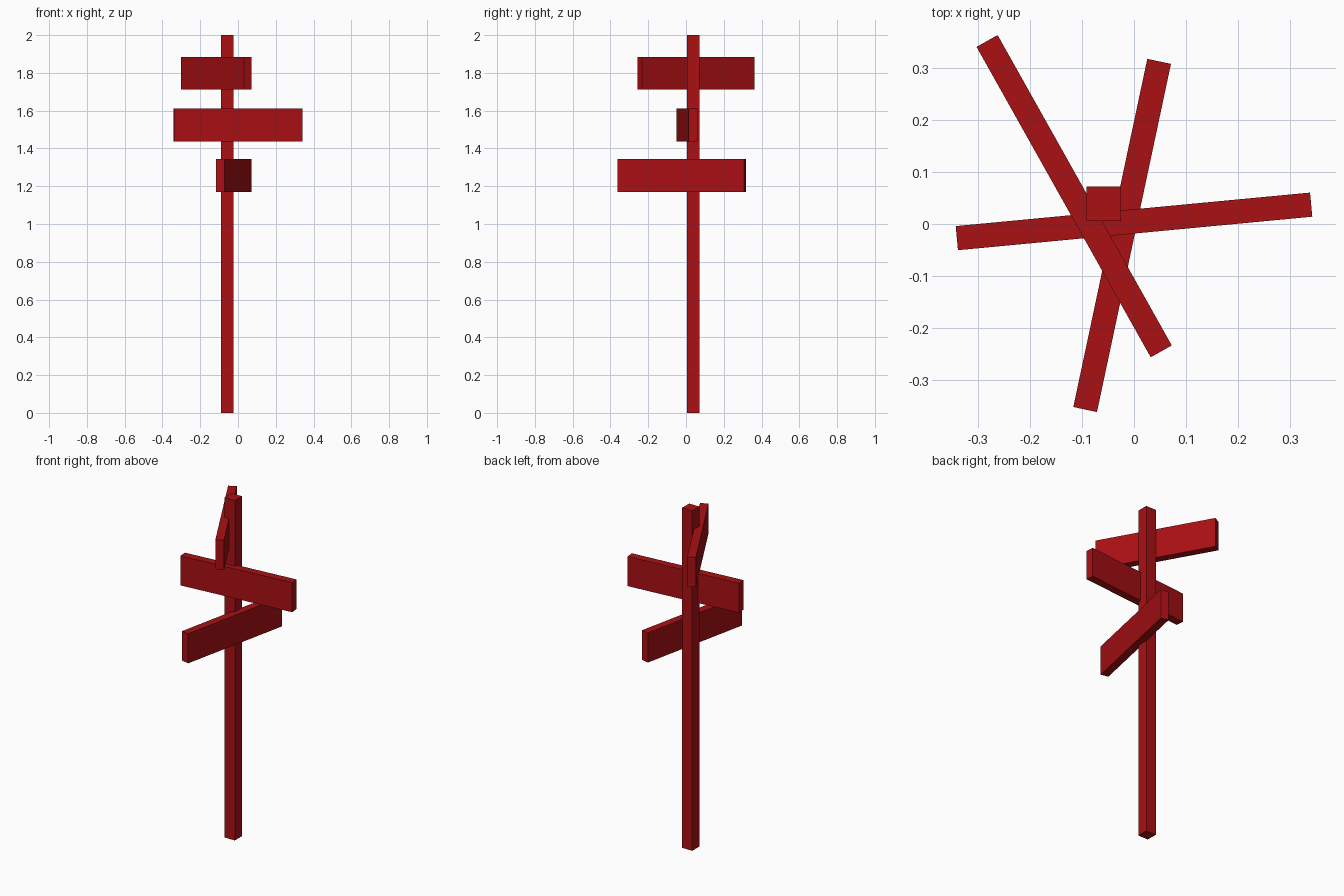
import bpy
from math import radians

cube = bpy.data.objects.get("Cube")
if cube:
    bpy.data.objects.remove(cube, do_unlink=True)

# Single red paint
RED = (0.4, 0.005, 0.007, 1.0)
red_paint = bpy.data.materials.new("red_paint")
red_paint.use_nodes = True
red_paint.diffuse_color = RED
bsdf = next(n for n in red_paint.node_tree.nodes if n.type == 'BSDF_PRINCIPLED')
bsdf.inputs["Base Color"].default_value = RED


def add_box(name, center, size, angle=0):
    """Flat-sided box turned about the vertical axis by angle degrees."""
    bpy.ops.mesh.primitive_cube_add(size=1, location=center,
                                    rotation=(0, 0, radians(angle)))
    box = bpy.context.object
    box.name = name
    box.scale = size
    bpy.ops.object.transform_apply(location=False, rotation=False, scale=True)
    box.data.materials.append(red_paint)
    return box


# Square upright post
add_box("post", (-0.058, 0.039, 1.0), (0.066, 0.066, 2.0))

# Three identical sign boards, each pointing its own way
BOARD = (0.684, 0.0465, 0.174)
add_box("top_board", (-0.115, 0.0535, 1.798), BOARD, -60.7)
add_box("middle_board", (0.0, 0.005, 1.525), BOARD, 5.4)
add_box("lower_board", (-0.0228, -0.022, 1.257), BOARD, 78.0)
